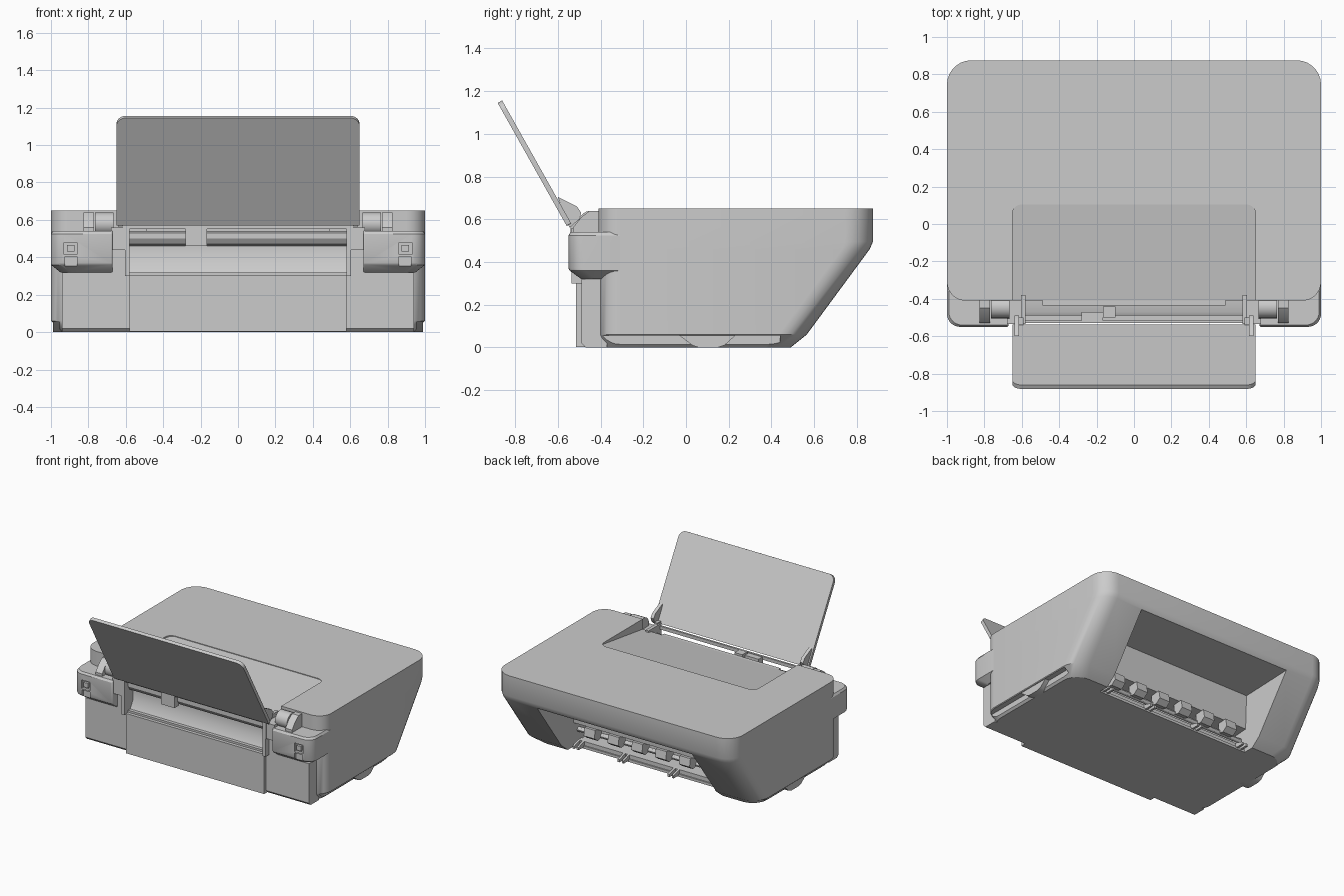
import bpy, bmesh, math
from mathutils import Matrix, Vector

if "Cube" in bpy.data.objects:
    bpy.data.objects.remove(bpy.data.objects["Cube"])


def finish(name, bm, smooth=True):
    bmesh.ops.recalc_face_normals(bm, faces=bm.faces)
    me = bpy.data.meshes.new(name)
    bm.to_mesh(me)
    bm.free()
    ob = bpy.data.objects.new(name, me)
    bpy.context.collection.objects.link(ob)
    if smooth:
        shade(ob)
    return ob


def shade(ob):
    bpy.ops.object.select_all(action='DESELECT')
    ob.select_set(True)
    bpy.context.view_layer.objects.active = ob
    bpy.ops.object.shade_smooth_by_angle(angle=math.radians(30))


def loft(name, rings):
    """Skin a list of equal-length 3D rings and cap both ends."""
    bm = bmesh.new()
    vs = [[bm.verts.new(p) for p in r] for r in rings]
    n = len(rings[0])
    for a, b in zip(vs, vs[1:]):
        for i in range(n):
            bm.faces.new((a[i], a[(i + 1) % n], b[(i + 1) % n], b[i]))
    bm.faces.new(vs[0])
    bm.faces.new(vs[-1])
    return finish(name, bm)


def prism(name, yz, x0, x1):
    return loft(name, [[(x, y, z) for y, z in yz] for x in (x0, x1)])


def box(name, x0, x1, y0, y1, z0, z1):
    return prism(name, [(y0, z0), (y1, z0), (y1, z1), (y0, z1)], x0, x1)


def rounded(x0, x1, y0, y1, radii, seg=7):
    """Rounded rectangle; radii start at (x1,y1) and go anticlockwise."""
    pts = []
    corners = [(x1, y1, -1, -1), (x0, y1, 1, -1), (x0, y0, 1, 1), (x1, y0, -1, 1)]
    for k, ((cx, cy, sx, sy), r) in enumerate(zip(corners, radii)):
        for i in range(seg + 1):
            a = math.pi / 2 * (k + i / seg)
            pts.append((cx + sx * r + r * math.cos(a), cy + sy * r + r * math.sin(a)))
    return pts


def mirror(ob):
    bm = bmesh.new()
    bm.from_mesh(ob.data)
    bm.transform(Matrix.Scale(-1, 4, (1, 0, 0)))
    left = finish(ob.name + "_left", bm)
    ob.name += "_right"
    return left


def cut(ob, cutters):
    for c in cutters:
        m = ob.modifiers.new("cut", 'BOOLEAN')
        m.operation, m.solver, m.object = 'DIFFERENCE', 'EXACT', c
        bpy.ops.object.select_all(action='DESELECT')
        bpy.context.view_layer.objects.active = ob
        ob.select_set(True)
        bpy.ops.object.modifier_apply(modifier=m.name)
        bpy.data.objects.remove(c)
    shade(ob)


# main body: rounded sections with the sloping output side
rings = []
for z, hx, yf, rf in [(0, .94, .49, .12), (.06, 1, .565, .13), (.46, 1, .86, .13),
                      (.495, 1, .875, .13), (.65, 1, .875, .13)]:
    rings.append([(x, y, z) for x, y in rounded(-hx, hx, -.41, yf, (rf, rf, .1, .1))])
body = loft("body", rings)

# output bay, underside rebates and the wedge recess for the folded tray
bay = prism("cut_bay", [(1, .46), (.43, .44), (.42, .18), (.28, .17), (.28, .02),
                        (.41, .02), (.41, -.1), (1, -.1)], -.65, .65)
rebate = box("cut_rebate", .955, 1.1, -.6, .44, -.1, .055)
rebate_l = box("cut_rebate_l", -1.1, -.955, -.6, .44, -.1, .055)
plan = rounded(-.65, .65, -.6, .105, (.05, .05, .01, .01))
recess = loft("cut_recess", [[(x, y, .645 - .14 * (.105 - y)) for x, y in plan],
                             [(x, y, .8) for x, y in plan]])
cut(body, [bay, rebate, rebate_l, recess])

# side feet
mirror(prism("side_foot", [(-.03, .055), (.03, .01), (.06, 0), (.15, 0), (.18, .01), (.23, .055)],
             .9, .99))

# rollers and guides in the output slot
shaft = [(.36 + .018 * math.cos(a * math.pi / 6), .11 + .018 * math.sin(a * math.pi / 6))
         for a in range(12)]
prism("output_shaft", shaft, -.65, .65)
box("output_ledge", -.62, .62, .28, .40, .02, .05)
for i in range(6):
    x = -.5 + i * .2
    prism("star_wheel_holder", [(.36, .18), (.44, .18), (.45, .12), (.41, .09), (.36, .1)],
          x - .045, x + .045)
for x in (-.6, -.2, .22, .6):
    for d in (-.018, .018):
        prism("paper_prong", [(.36, .01), (.47, .01), (.47, .03), (.40, .05), (.36, .05)],
              x + d - .008, x + d + .008)

# lower rear panels
prism("rear_lower_panel", [(-.37, 0), (-.47, 0), (-.49, .02), (-.49, .32), (-.37, .32)], -.94, .94)
box("rear_centre_panel", -.58, .58, -.515, -.40, .003, .305)
mirror(box("rear_post", .58, .675, -.49, -.38, .30, .44))

# rear shoulders with lower chamfer and latches
rings = []
for z, x1, y0 in [(.32, .95, -.49), (.36, 1, -.545), (.37, 1, -.55), (.525, 1, -.55), (.54, .99, -.54)]:
    rings.append([(x, y, z) for x, y in rounded(.67, x1, y0, -.3, (.01, .01, .01, .07))])
shoulder = loft("rear_shoulder", rings)
cut(shoulder, [box("cut_latch", .86, .93, -.6, -.53, .415, .48),
               box("cut_slot", .86, .925, -.6, -.535, .345, .405)])
mirror(shoulder)
mirror(box("latch_button", .875, .915, -.548, -.52, .43, .465))
mirror(box("shoulder_lug", .60, .68, -.535, -.38, .44, .56))

# lid hinges: barrel plus bracket
barrel = [(-.445 + .06 * math.cos(a * math.pi / 10), .58 + .06 * math.sin(a * math.pi / 10))
          for a in range(20)]
mirror(prism("hinge_barrel", barrel, .665, .765))
mirror(prism("hinge_bracket", [(-.53, .53), (-.40, .53), (-.40, .64), (-.45, .64), (-.49, .61), (-.53, .56)],
             .77, .825))

# paper feed throat
prism("paper_guide", [(-.38, .31), (-.47, .31), (-.43, .38), (-.43, .46), (-.47, .47), (-.49, .50),
                      (-.49, .53), (-.47, .54), (-.38, .54)], -.6, .6)
box("lid_rear_lip", -.49, .49, -.435, -.40, .54, .572)
box("feed_bar", -.60, .60, -.53, -.515, .55, .575)
mirror(box("throat_wall", .58, .605, -.535, -.38, .30, .59))
box("paper_sensor", -.28, -.165, -.525, -.47, .46, .57)
box("sensor_arm", -.165, -.10, -.50, -.44, .55, .585)

# paper tray, tilted back from the feed slot
length = .66
d = Vector((0, -.32, .57)).normalized()
nrm = Vector((0, d.z, -d.y))
base = Vector((0, -.548, .575))
shape = rounded(-.65, .65, 0, length, (.05, .05, .005, .005))
loft("paper_tray", [[base + Vector((x, 0, 0)) + d * y + nrm * t for x, y in shape]
                    for t in (-.012, .012)])

# tray pivot arms and clips
mirror(prism("tray_arm", [(-.60, .705), (-.51, .66), (-.49, .63), (-.50, .60), (-.545, .56), (-.56, .59)],
             .615, .64))
mirror(box("tray_clip", .59, .615, -.54, -.50, .44, .60))
